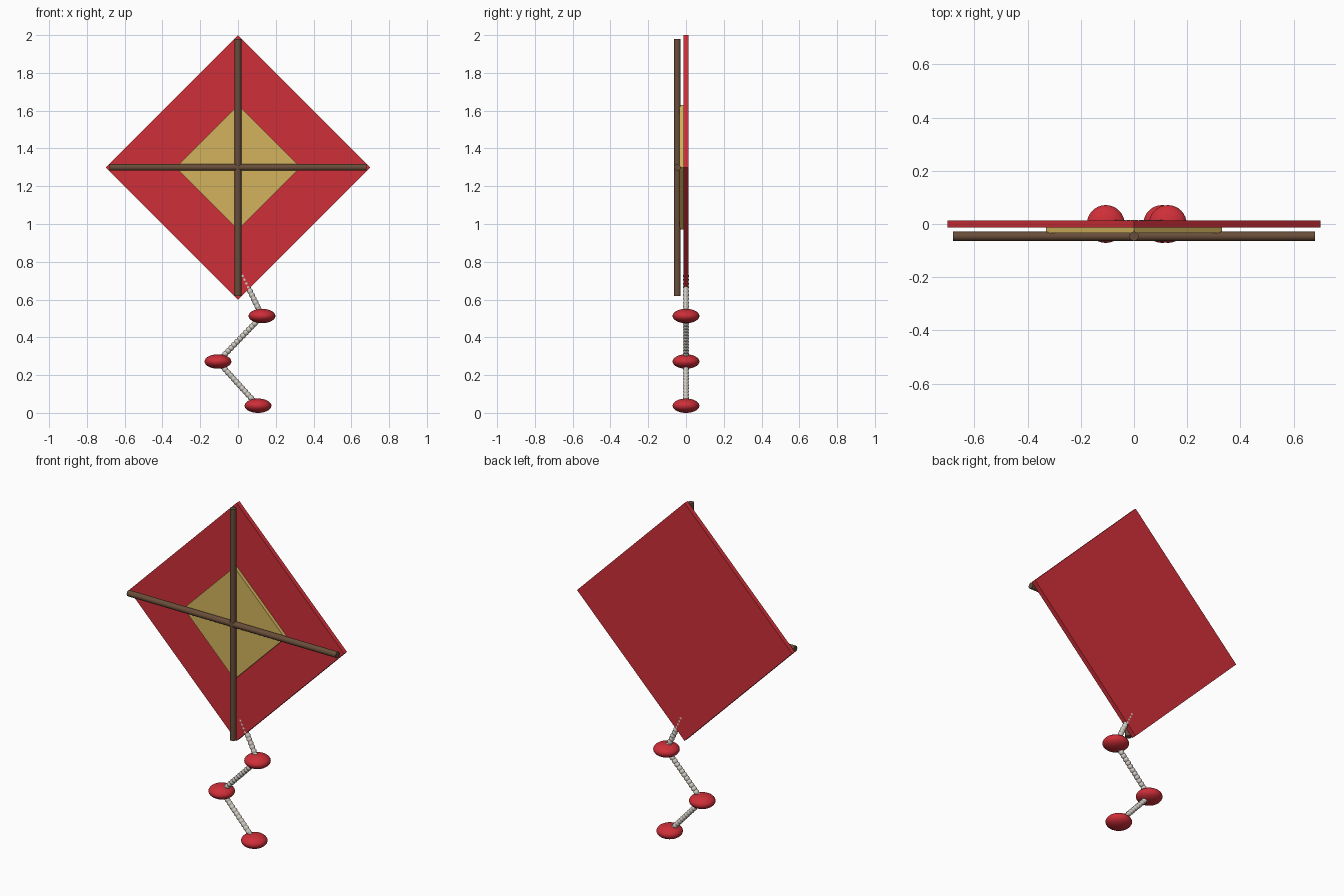
import bpy, bmesh, math
from mathutils import Vector

cube = bpy.data.objects.get("Cube")
if cube:
    bpy.data.objects.remove(cube, do_unlink=True)


def material(name, rgb):
    m = bpy.data.materials.new(name)
    m.use_nodes = True
    m.diffuse_color = (*rgb, 1)
    m.node_tree.nodes["Principled BSDF"].inputs["Base Color"].default_value = (*rgb, 1)
    return m


red = material("red cloth", (0.62, 0.028, 0.04))
gold = material("gold cloth", (0.65, 0.45, 0.11))
wood = material("brown wood", (0.14, 0.075, 0.042))
cord = material("pale cord", (0.64, 0.61, 0.55))


def finish(bm, name, mat, smooth=True):
    bmesh.ops.recalc_face_normals(bm, faces=bm.faces)
    mesh = bpy.data.meshes.new(name)
    bm.to_mesh(mesh)
    bm.free()
    mesh.materials.append(mat)
    ob = bpy.data.objects.new(name, mesh)
    bpy.context.collection.objects.link(ob)
    if smooth:
        bpy.ops.object.select_all(action="DESELECT")
        ob.select_set(True)
        bpy.context.view_layer.objects.active = ob
        bpy.ops.object.shade_smooth_by_angle(angle=math.radians(50))
    return ob


def diamond(name, half, front, back, mat):
    """Square plate standing on one corner."""
    bm = bmesh.new()
    corners = [(half, 0), (0, half), (-half, 0), (0, -half)]
    face = bm.faces.new([bm.verts.new((x, front, CENTRE + z)) for x, z in corners])
    ext = bmesh.ops.extrude_face_region(bm, geom=[face])
    verts = [v for v in ext["geom"] if isinstance(v, bmesh.types.BMVert)]
    bmesh.ops.translate(bm, verts=verts, vec=(0, back - front, 0))
    finish(bm, name, mat, smooth=False)


def lathe_between(name, a, b, profile, mat, sides=16):
    """Sweep (distance, radius) rings along the line from a to b."""
    a, b = Vector(a), Vector(b)
    axis = (b - a).normalized()
    u = Vector((0, 1, 0))
    w = axis.cross(u)
    bm = bmesh.new()
    rings = []
    for d, r in profile:
        angles = [math.tau * i / sides for i in range(sides)]
        rings.append([bm.verts.new(a + axis * d + (u * math.cos(t) + w * math.sin(t)) * r)
                      for t in angles])
    for lo, hi in zip(rings, rings[1:]):
        for i in range(sides):
            j = (i + 1) % sides
            bm.faces.new((lo[i], lo[j], hi[j], hi[i]))
    bm.faces.new(rings[0])
    bm.faces.new(rings[-1])
    finish(bm, name, mat)


CENTRE = 1.3

# Sail and its centre patch
diamond("sail", 0.7, -0.0135, 0.0135, red)
diamond("centre_patch", 0.33, -0.034, -0.0125, gold)

# Crossed spars on the front
SPAR_Y, SPAR_R, REACH = -0.046, 0.0175, 0.68
spar = [(0, SPAR_R), (2 * REACH, SPAR_R)]
lathe_between("upright_spar", (0, SPAR_Y, CENTRE - REACH), (0, SPAR_Y, CENTRE + REACH), spar, wood)
lathe_between("cross_spar", (-REACH, SPAR_Y, CENTRE), (REACH, SPAR_Y, CENTRE), spar, wood)

# Zigzag tail: ribbed cords joining flattened beads
stops = [(0.02, 0, 0.735), (0.127, 0, 0.513), (-0.106, 0, 0.272), (0.106, 0, 0.038)]
PITCH, STEPS = 0.023, 6
for n, (a, b) in enumerate(zip(stops, stops[1:]), 1):
    length = (Vector(b) - Vector(a)).length
    count = round(length / PITCH) * STEPS
    ribs = [(length * i / count, 0.0118 + 0.0036 * abs(math.sin(math.pi * i / STEPS)))
            for i in range(count + 1)]
    lathe_between(f"tail_cord_{n}", a, b, ribs, cord, sides=12)

    bm = bmesh.new()
    bmesh.ops.create_uvsphere(bm, u_segments=32, v_segments=16, radius=1)
    bmesh.ops.scale(bm, verts=bm.verts, vec=(0.071, 0.071, 0.038))
    bmesh.ops.translate(bm, verts=bm.verts, vec=b)
    finish(bm, f"tail_bead_{n}", red)
